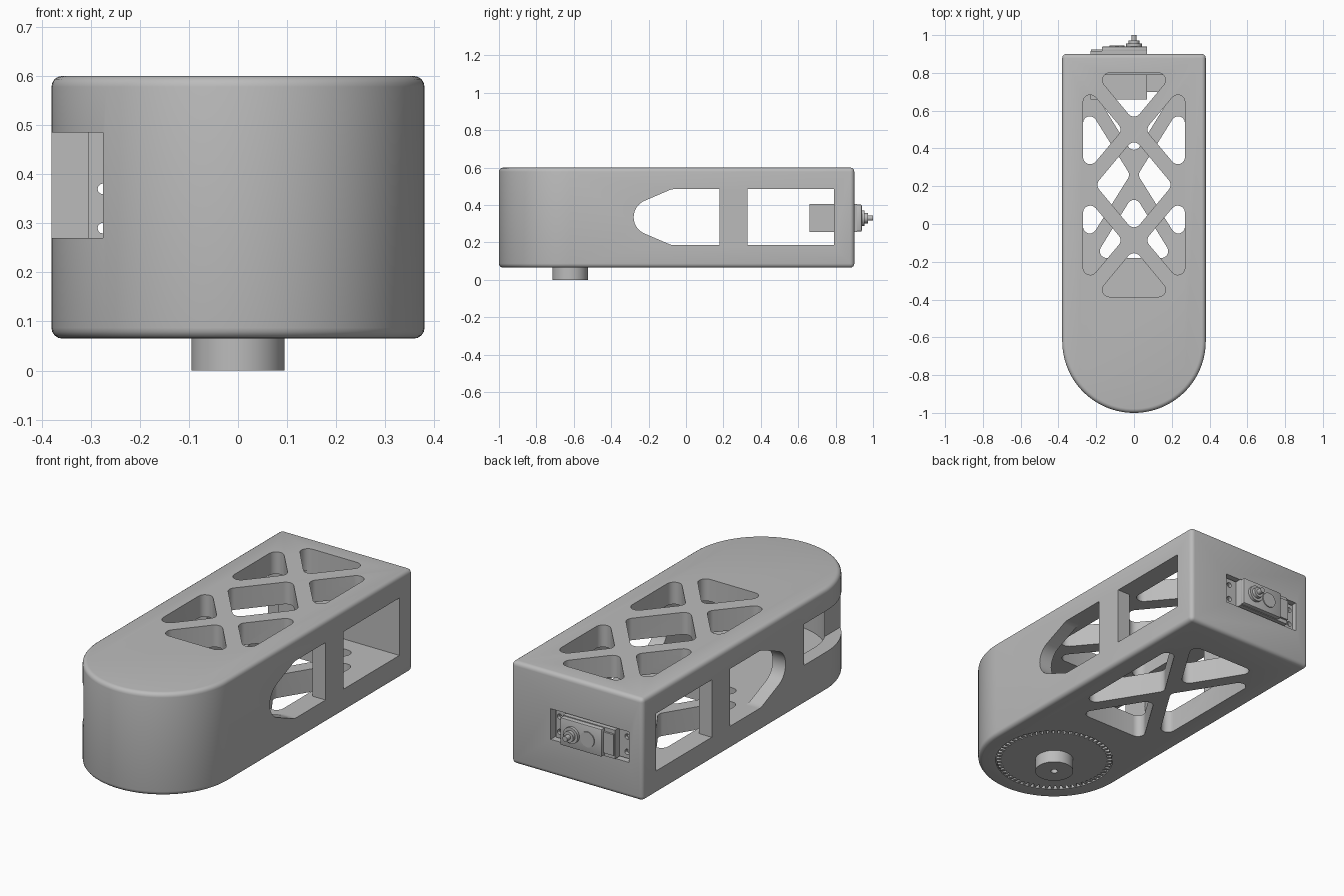
import bpy, bmesh, math
from mathutils import Vector

if "Cube" in bpy.data.objects:
    bpy.data.objects.remove(bpy.data.objects["Cube"])

grey = bpy.data.materials.new("plain grey")
grey.diffuse_color = (0.5, 0.5, 0.5, 1)
grey.use_nodes = True
grey.node_tree.nodes["Principled BSDF"].inputs["Base Color"].default_value = grey.diffuse_color

MAP = {'X': lambda u, v, w: (w, u, v),
       'Y': lambda u, v, w: (u, w, v),
       'Z': lambda u, v, w: (u, v, w)}


def prism(name, pts, axis, lo, hi):
    """Extrude a 2D outline along an axis."""
    bm = bmesh.new()
    a = [bm.verts.new(MAP[axis](p[0], p[1], lo)) for p in pts]
    b = [bm.verts.new(MAP[axis](p[0], p[1], hi)) for p in pts]
    bm.faces.new(a)
    bm.faces.new(b)
    for i in range(len(pts)):
        j = (i + 1) % len(pts)
        bm.faces.new((a[i], a[j], b[j], b[i]))
    bmesh.ops.recalc_face_normals(bm, faces=bm.faces)
    me = bpy.data.meshes.new(name)
    bm.to_mesh(me)
    bm.free()
    ob = bpy.data.objects.new(name, me)
    me.materials.append(grey)
    bpy.context.collection.objects.link(ob)
    return ob


def box(name, x0, x1, y0, y1, z0, z1):
    return prism(name, [(x0, y0), (x1, y0), (x1, y1), (x0, y1)], 'Z', z0, z1)


def circle(cx, cy, r, n=32, a0=0, a1=2 * math.pi, end=False):
    k = n + 1 if end else n
    return [(cx + r * math.cos(a0 + (a1 - a0) * i / n),
             cy + r * math.sin(a0 + (a1 - a0) * i / n)) for i in range(k)]


def rounded(pts, radius, n=6):
    """Fillet every corner of a convex polygon."""
    out = []
    for i, p in enumerate(pts):
        p = Vector(p)
        d1 = (Vector(pts[i - 1]) - p).normalized()
        d2 = (Vector(pts[(i + 1) % len(pts)]) - p).normalized()
        half = d1.angle(d2) / 2
        c = p + (d1 + d2).normalized() * radius / math.sin(half)
        s = p + d1 * radius / math.tan(half) - c
        e = p + d2 * radius / math.tan(half) - c
        sweep = s.angle(e)
        for k in range(n + 1):
            t = k / n
            q = (s * math.sin((1 - t) * sweep) + e * math.sin(t * sweep)) / math.sin(sweep)
            out.append(tuple(c + q))
    return out


def apply(ob, mod):
    bpy.context.view_layer.objects.active = ob
    bpy.ops.object.modifier_apply(modifier=mod.name)


def bevel(ob, width, segments=3):
    m = ob.modifiers.new("bevel", 'BEVEL')
    m.width, m.segments, m.limit_method = width, segments, 'ANGLE'
    m.angle_limit = math.radians(40)
    apply(ob, m)


def cut(ob, *cutters):
    for c in cutters:
        m = ob.modifiers.new("cut", 'BOOLEAN')
        m.operation, m.solver, m.object = 'DIFFERENCE', 'EXACT', c
        apply(ob, m)
        bpy.data.objects.remove(c)


PY = -0.62   # pivot centre
SZ = 0.33    # servo axis height


def capsule(r, back):
    return [(r, back), (-r, back)] + circle(0, PY, r, 56, math.pi, 2 * math.pi, True)


# arm shell
shell = prism("arm_shell", capsule(0.38, 0.90), 'Z', 0.065, 0.60)
bevel(shell, 0.022, 4)
cut(shell, prism("cavity", capsule(0.305, 0.79), 'Z', 0.185, 0.485))

# side windows, through both walls
arch = [(0.18, 0.185), (0.18, 0.485)]
nose = rounded([(-0.07, 0.485), (-0.335, 0.335), (-0.07, 0.185), (0.1, 0.335)], 0.085, 8)
nose = circle(-0.06, 0.405, 0.08, 6, math.pi / 2, math.pi * 0.64, True) \
    + circle(-0.185, 0.335, 0.095, 12, math.pi * 0.64, math.pi * 1.36, True) \
    + circle(-0.06, 0.265, 0.08, 6, math.pi * 1.36, math.pi * 1.5, True)
cut(shell, prism("pointed_window", arch + nose, 'X', -0.5, 0.5),
    box("square_window", -0.5, 0.5, 0.33, 0.79, 0.185, 0.485),
    box("corner_slot", -0.5, -0.275, -1.1, -0.43, 0.27, 0.485))

# lattice in the top plate
top = [[(-0.205, 0.207), (0, -0.039), (0.205, 0.207), (0, 0.453)]]
for s in (1, -1):
    my = lambda y: 0.207 + s * (y - 0.207)
    top.append([(-0.21, my(0.80)), (0.21, my(0.80)), (0, my(0.547))])
    for x in (1, -1):
        top.append([(0.27 * x, my(0.25)), (0.27 * x, my(0.75)), (0.06 * x, my(0.5))])
for t in top:
    cut(shell, prism("top_hole", rounded(t, 0.038), 'Z', 0.45, 0.7))

# lattice in the bottom plate
bottom = []
for s in (1, -1):
    bottom.append([(0.21, 0.26 + s * 0.44), (-0.21, 0.26 + s * 0.44), (0, 0.26 + s * 0.10)])
    bottom.append([(0.27 * s, -0.14), (0.27 * s, 0.66), (0.02 * s, 0.26)])
for t in bottom:
    cut(shell, prism("bottom_hole", rounded(t, 0.036), 'Z', 0, 0.22))

# servo pocket, screw holes and gear recess
cut(shell, box("ear_pocket", -0.30, 0.152, 0.86, 1, 0.25, 0.41),
    box("body_pocket", -0.233, 0.073, 0.7, 1, 0.252, 0.408),
    prism("gear_recess", circle(0, PY, 0.292, 64), 'Z', 0, 0.11))
screws = [(x, z) for x in (-0.275, 0.115) for z in (0.29, 0.37)]
for x, z in screws:
    cut(shell, prism("screw_hole", circle(x, z, 0.011, 12), 'Y', 0.7, 1))

# toothed disc and pivot post under the front end
teeth = 60
gear_pts = []
for i in range(teeth):
    for f, r in ((0, 0.264), (0.3, 0.264), (0.45, 0.288), (0.85, 0.288)):
        a = 2 * math.pi * (i + f) / teeth
        gear_pts.append((r * math.cos(a), PY + r * math.sin(a)))
gear = prism("gear_disc", gear_pts, 'Z', 0.066, 0.112)
post = prism("pivot_post", circle(0, PY, 0.095, 48), 'Z', 0, 0.07)
cut(post, prism("post_hole", circle(0, PY, 0.018, 16), 'Z', -0.1, 0.05))

# servo motor
body = box("servo_body", -0.23, 0.07, 0.66, 0.915, 0.255, 0.405)
case = box("servo_gear_case", -0.17, 0.07, 0.91, 0.94, 0.258, 0.402)
bevel(case, 0.006, 2)
step = box("servo_step", -0.228, -0.165, 0.91, 0.925, 0.275, 0.385)
ears = box("servo_ears", -0.296, 0.137, 0.861, 0.878, 0.257, 0.403)
for x, z in screws:
    cut(ears, prism("ear_hole", circle(x, z, 0.014, 12), 'Y', 0.8, 1))
hub = prism("servo_hub", circle(0, SZ, 0.042), 'Y', 0.93, 0.955)
collar = prism("servo_collar", circle(0, SZ, 0.028, 24), 'Y', 0.95, 0.972)
shaft = prism("output_shaft", circle(0, SZ, 0.014, 16), 'Y', 0.97, 1.0)
cover = prism("idler_cover", circle(-0.09, SZ, 0.04, 24), 'Y', 0.935, 0.945)

# smooth shading with sharp edges kept
bpy.ops.object.select_all(action='DESELECT')
for ob in bpy.context.scene.objects:
    ob.select_set(True)
bpy.context.view_layer.objects.active = shell
bpy.ops.object.shade_smooth_by_angle(angle=math.radians(30))
